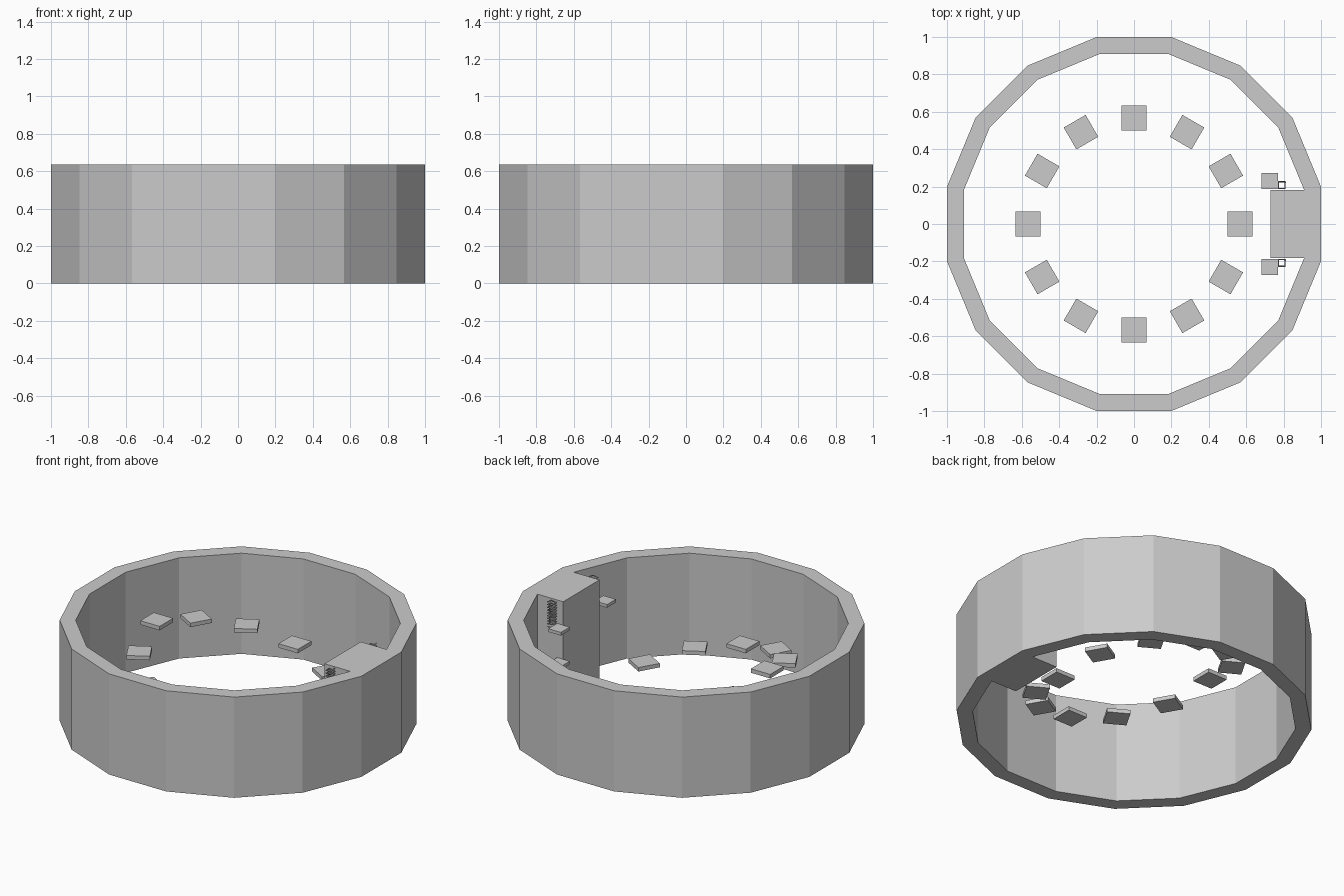
import bpy, bmesh, math
from mathutils import Matrix, Vector

if "Cube" in bpy.data.objects:
    bpy.data.objects.remove(bpy.data.objects["Cube"])

H = 0.635          # wall height
SIDES = 16

grey = bpy.data.materials.new("plain grey")
grey.diffuse_color = (0.6, 0.6, 0.6, 1)
grey.use_nodes = True
grey.node_tree.nodes["Principled BSDF"].inputs["Base Color"].default_value = grey.diffuse_color


def finish(name, bm):
    bmesh.ops.recalc_face_normals(bm, faces=bm.faces)
    mesh = bpy.data.meshes.new(name)
    bm.to_mesh(mesh)
    bm.free()
    mesh.materials.append(grey)
    ob = bpy.data.objects.new(name, mesh)
    bpy.context.collection.objects.link(ob)
    return ob


def slab(name, centre, size, angle=0.0):
    """Flat block, centred on a point and turned about z."""
    bm = bmesh.new()
    m = (Matrix.Translation(centre) @ Matrix.Rotation(angle, 4, 'Z')
         @ Matrix.Diagonal((*size, 1)))
    bmesh.ops.create_cube(bm, size=1, matrix=m)
    return finish(name, bm)


def polygon(apothem):
    r = apothem / math.cos(math.pi / SIDES)
    return [(r * math.cos((k - 0.5) * math.tau / SIDES),
             r * math.sin((k - 0.5) * math.tau / SIDES)) for k in range(SIDES)]


# Ring wall with the solid block on its +x inside, as one extruded plan
outer, inner = polygon(1.0), polygon(0.91)
bm = bmesh.new()
o = [bm.verts.new((x, y, 0)) for x, y in outer]
i = [bm.verts.new((x, y, 0)) for x, y in inner]
b = [bm.verts.new((0.73, inner[k][1], 0)) for k in (0, 1)]
plan = [bm.faces.new((o[k], o[(k + 1) % SIDES], i[(k + 1) % SIDES], i[k]))
        for k in range(SIDES)]
plan.append(bm.faces.new((i[0], i[1], b[1], b[0])))
# merge block and wall segment so no inner partition is left
edge = bm.edges.get((i[0], i[1]))
bmesh.ops.dissolve_edges(bm, edges=[edge], use_verts=False)
ext = bmesh.ops.extrude_face_region(bm, geom=bm.faces[:], use_keep_orig=True)
bmesh.ops.translate(bm, vec=(0, 0, H),
                    verts=[g for g in ext["geom"] if isinstance(g, bmesh.types.BMVert)])
finish("ring_wall", bm)

# Twelve floating steps, climbing both ways round to the far side
T = 0.025
for k in range(12):
    a = k * math.tau / 12
    rise = min(k, 12 - k)
    top = 0.078 + 0.07 * rise
    slab("floating_step_%d" % k,
         (0.567 * math.cos(a), 0.567 * math.sin(a), top - T / 2),
         (0.135, 0.135, T), a)


# Square coils beside the block, with a small ledge under each
def coil(name, cx, cy, z0, z1, half=0.018, turns=9):
    corners = [(1, 1), (-1, 1), (-1, -1), (1, -1)]
    cu = bpy.data.curves.new(name, 'CURVE')
    cu.dimensions = '3D'
    cu.bevel_depth = 0.004
    cu.bevel_resolution = 0
    cu.use_fill_caps = True
    n = turns * 4
    sp = cu.splines.new('POLY')
    sp.points.add(n)
    for k in range(n + 1):
        sx, sy = corners[k % 4]
        sp.points[k].co = (cx + sx * half, cy + sy * half,
                           z0 + (z1 - z0) * k / n, 1)
    cu.materials.append(grey)
    bpy.context.collection.objects.link(bpy.data.objects.new(name, cu))


for side, s in (("left", 1), ("right", -1)):
    coil("coil_" + side, 0.79, s * 0.208, 0.475, H - 0.005)
    slab("ledge_" + side, (0.725, s * 0.23, 0.48), (0.088, 0.088, 0.02))

# Lower ledge on the left side only
slab("lower_ledge", (0.725, 0.23, 0.265), (0.088, 0.088, 0.02))
